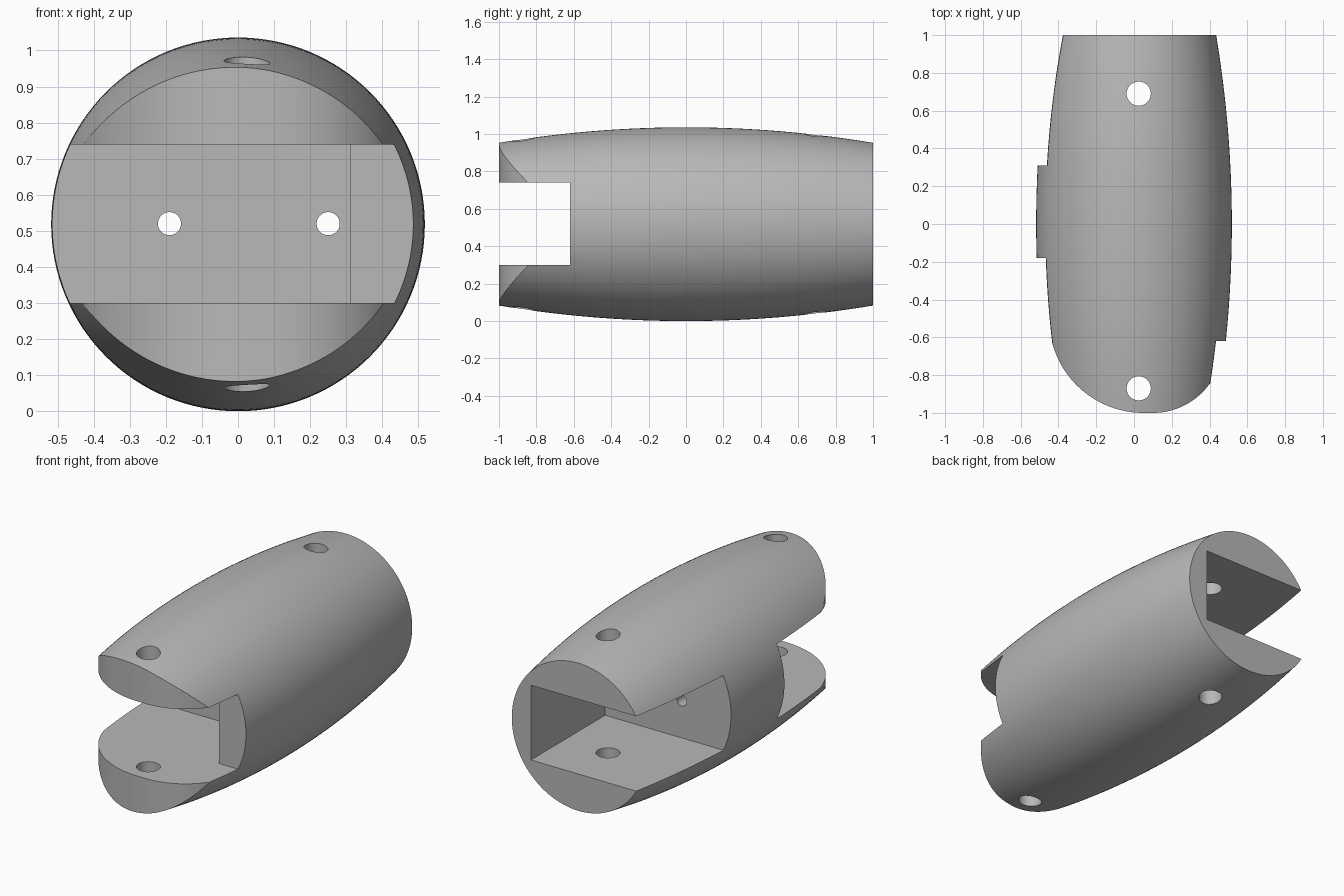
import bpy, bmesh, math
from mathutils import Matrix, Vector

cube = bpy.data.objects.get("Cube")
if cube:
    bpy.data.objects.remove(cube, do_unlink=True)

R_MID, R_END = 0.518, 0.435      # barrel radius at the middle and the ends
AXIS_Z = R_MID
SLOT_LOW, SLOT_HIGH = 0.30, 0.74
WALL_X = 0.31

grey = bpy.data.materials.new("plain_grey")
grey.use_nodes = True
colour = (0.48, 0.48, 0.48, 1)
grey.diffuse_color = colour
next(n for n in grey.node_tree.nodes if n.type == "BSDF_PRINCIPLED").inputs["Base Color"].default_value = colour


def make_object(name, bm):
    bmesh.ops.recalc_face_normals(bm, faces=bm.faces)
    mesh = bpy.data.meshes.new(name)
    bm.to_mesh(mesh)
    bm.free()
    mesh.materials.append(grey)
    obj = bpy.data.objects.new(name, mesh)
    bpy.context.scene.collection.objects.link(obj)
    return obj


def prism(name, outline, low, high):
    """Extrude a plan outline between two heights."""
    bm = bmesh.new()
    base = bm.faces.new([bm.verts.new((x, y, low)) for x, y in outline])
    top = bmesh.ops.extrude_face_region(bm, geom=[base])["geom"]
    bmesh.ops.translate(bm, vec=(0, 0, high - low),
                        verts=[v for v in top if isinstance(v, bmesh.types.BMVert)])
    return make_object(name, bm)


def drill(name, centre, radius, direction):
    bm = bmesh.new()
    turn = Vector((0, 0, 1)).rotation_difference(Vector(direction)).to_matrix().to_4x4()
    bmesh.ops.create_cone(bm, cap_ends=True, segments=48, radius1=radius, radius2=radius,
                          depth=3, matrix=Matrix.Translation(centre) @ turn)
    return make_object(name, bm)


def arc(cx, cy, radius, start, end, steps=40):
    angles = [math.radians(start + (end - start) * i / steps) for i in range(steps + 1)]
    return [(cx + radius * math.cos(a), cy + radius * math.sin(a)) for a in angles]


def barrel(name, rings=48, sides=128):
    """Lathe a gently bulging barrel about the y axis."""
    bm = bmesh.new()
    loops = []
    for i in range(rings + 1):
        y = -1 + 2 * i / rings
        r = R_MID - (R_MID - R_END) * y * y
        loops.append([bm.verts.new((r * math.cos(t), y, AXIS_Z + r * math.sin(t)))
                      for t in (2 * math.pi * k / sides for k in range(sides))])
    for a, b in zip(loops, loops[1:]):
        for k in range(sides):
            n = (k + 1) % sides
            bm.faces.new((a[k], a[n], b[n], b[k]))
    bm.faces.new(loops[0])
    bm.faces.new(loops[-1])
    return make_object(name, bm)


def carve(body, tool, operation="DIFFERENCE"):
    mod = body.modifiers.new(tool.name, "BOOLEAN")
    mod.operation = operation
    mod.solver = "EXACT"
    mod.object = tool
    tool.hide_render = True
    bpy.context.view_layer.objects.active = body
    bpy.ops.object.modifier_apply(modifier=mod.name)
    bpy.data.objects.remove(tool, do_unlink=True)


body = barrel("barrel_housing")

# Rounded nose
nose = [(-0.8, -0.5)] + arc(0.05, -0.5, 0.5, 180, 270) + arc(0.1, -0.63, 0.37, 270, 324)
nose += [(0.8, -0.6), (0.8, 1.3), (-0.8, 1.3)]
carve(body, prism("nose_outline", nose, -0.5, 1.6), "INTERSECT")

# Stepped front slot and back pocket, both open on the -x side
front = [(-1, -1.5), (1, -1.5), (1, -0.62), (WALL_X, -0.62), (WALL_X, -0.18), (-1, -0.18)]
back = [(-1, 0.31), (WALL_X, 0.31), (WALL_X, 1.5), (-1, 1.5)]
carve(body, prism("front_slot", front, SLOT_LOW, SLOT_HIGH))
carve(body, prism("back_pocket", back, SLOT_LOW, SLOT_HIGH))

# Pin holes from top to bottom, small holes through the middle wall
for y in (-0.87, 0.69):
    carve(body, drill("pin_hole", (0.025, y, AXIS_Z), 0.064, (0, 0, 1)))
for x in (-0.19, 0.25):
    carve(body, drill("wall_hole", (x, 0, 0.52), 0.032, (0, 1, 0)))

for obj in bpy.context.selected_objects:
    obj.select_set(False)
body.select_set(True)
bpy.context.view_layer.objects.active = body
bpy.ops.object.shade_smooth_by_angle(angle=math.radians(30))
